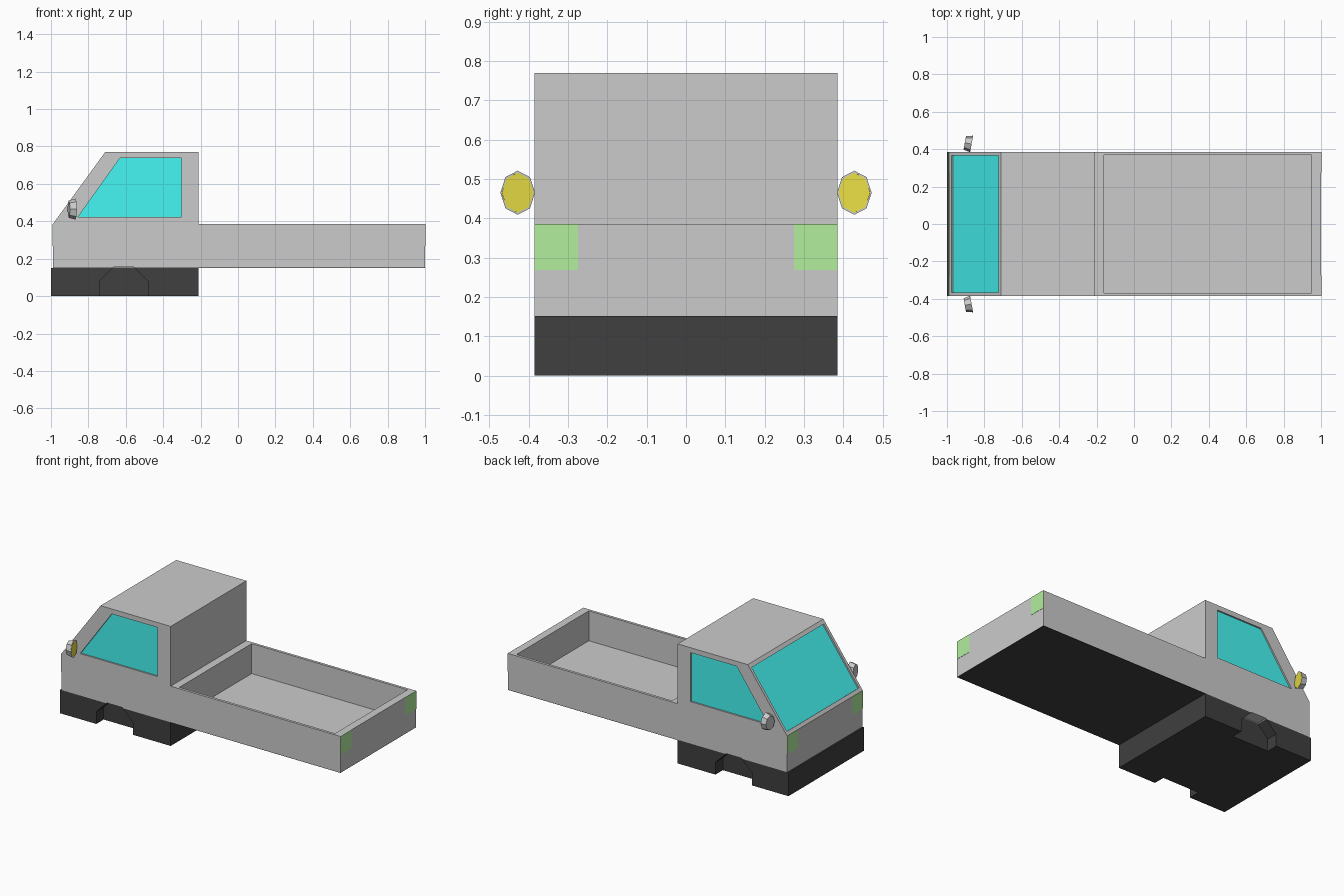
import bpy, bmesh, math
from mathutils import Vector, Matrix

if "Cube" in bpy.data.objects:
    bpy.data.objects.remove(bpy.data.objects["Cube"])

W = 0.385  # half width of the truck


def material(name, rgb):
    m = bpy.data.materials.new(name)
    m.diffuse_color = (*rgb, 1)
    m.use_nodes = True
    m.node_tree.nodes["Principled BSDF"].inputs["Base Color"].default_value = m.diffuse_color
    return m


black = material("black", (0.05, 0.05, 0.05))
cyan = material("glass_cyan", (0.06, 0.93, 0.91))
green = material("lamp_green", (0.45, 0.86, 0.34))
yellow = material("lens_yellow", (0.83, 0.74, 0.06))


def add_object(name, bm, mat=None):
    bmesh.ops.recalc_face_normals(bm, faces=bm.faces)
    me = bpy.data.meshes.new(name)
    bm.to_mesh(me)
    bm.free()
    if mat:
        me.materials.append(mat)
    ob = bpy.data.objects.new(name, me)
    bpy.context.collection.objects.link(ob)
    return ob


def prism(name, pts, vec, mat=None):
    """Extrude a flat outline of 3D points along vec."""
    bm = bmesh.new()
    face = bm.faces.new([bm.verts.new(p) for p in pts])
    ext = bmesh.ops.extrude_face_region(bm, geom=[face])["geom"]
    verts = [g for g in ext if isinstance(g, bmesh.types.BMVert)]
    bmesh.ops.translate(bm, vec=vec, verts=verts)
    return add_object(name, bm, mat)


def side_prism(name, profile, y0, y1, mat=None):
    """Extrude an (x, z) profile from y0 to y1."""
    return prism(name, [(x, y0, z) for x, z in profile], (0, y1 - y0, 0), mat)


def box_profile(x0, x1, z0, z1):
    return [(x0, z0), (x1, z0), (x1, z1), (x0, z1)]


def cut(targets, cutter):
    for ob in targets:
        mod = ob.modifiers.new("cut", 'BOOLEAN')
        mod.operation = 'DIFFERENCE'
        mod.solver = 'EXACT'
        mod.object = cutter
        bpy.context.view_layer.objects.active = ob
        bpy.ops.object.modifier_apply(modifier=mod.name)
    bpy.data.objects.remove(cutter)


# Cab and bed in one profile, dark underside, front chassis block
body = side_prism("body", [(-0.99, 0.152), (-0.99, 0.385), (-0.71, 0.77), (-0.21, 0.77),
                           (-0.21, 0.385), (1, 0.385), (1, 0.152)], -W, W)
underside = side_prism("underside", box_profile(-0.99, 1, 0.15, 0.152), -W, W, black)
chassis = side_prism("chassis", box_profile(-1, -0.21, 0, 0.15), -W, W, black)

# Open cargo bed
cut([body], side_prism("bed_cutter", box_profile(-0.16, 0.95, 0.192, 0.5), -0.368, 0.368))

# Octagonal wheel arches, side windows, door mirrors
octagon = [(math.cos(math.radians(22.5 + 45 * i)), math.sin(math.radians(22.5 + 45 * i)))
           for i in range(8)]
arch = [(-0.61 + 0.141 * c, 0.025 + 0.141 * s) for c, s in octagon]
window = [(-0.856, 0.422), (-0.631, 0.738), (-0.303, 0.738), (-0.303, 0.422)]


def mirror_part(name, side, r0, r1, x0, x1, mat=None):
    """Oval eight-sided drum along x, turned slightly toward the cab."""
    bm = bmesh.new()
    place = (Matrix.Translation((-0.887, side * 0.431, 0.465))
             @ Matrix.Rotation(math.radians(-10 * side), 4, 'Z')
             @ Matrix.Diagonal((1, 0.8, 1, 1))
             @ Matrix.Translation(((x0 + x1) / 2, 0, 0))
             @ Matrix.Rotation(math.radians(90), 4, 'Y'))
    bmesh.ops.create_cone(bm, cap_ends=True, segments=8, radius1=r0, radius2=r1,
                          depth=x1 - x0, matrix=place)
    return add_object(name, bm, mat)


for side, label in ((-1, "near"), (1, "far")):
    cut([body, underside, chassis], side_prism("arch_cutter", arch, side * 0.31, side * 0.5))
    cut([body], side_prism("window_cutter", window, side * 0.373, side * 0.5))
    side_prism(f"{label}_side_window", window, side * 0.373, side * 0.375, cyan)
    mirror_part(f"{label}_mirror_housing", side, 0.046, 0.056, -0.018, 0.018)
    mirror_part(f"{label}_mirror_lens", side, 0.051, 0.051, 0.0, 0.019, yellow)
    # Corner lamps at both ends
    for end, x in (("front", -0.9915), ("rear", 0.9985)):
        side_prism(f"{label}_{end}_lamp", box_profile(x, x + 0.003, 0.268, 0.385),
                   side * 0.275, side * W, green)

# Recessed windshield on the sloping front
foot, head = Vector((-0.99, 0, 0.385)), Vector((-0.71, 0, 0.77))
normal = Vector((-0.385, 0, 0.28)).normalized()
shield = [foot.lerp(head, t) + Vector((0, y, 0)) - normal * 0.012
          for t, y in ((0.05, -0.367), (0.05, 0.367), (0.945, 0.367), (0.945, -0.367))]
cut([body], prism("shield_cutter", shield, normal * 0.1))
prism("windshield", shield, normal * 0.002, cyan)
